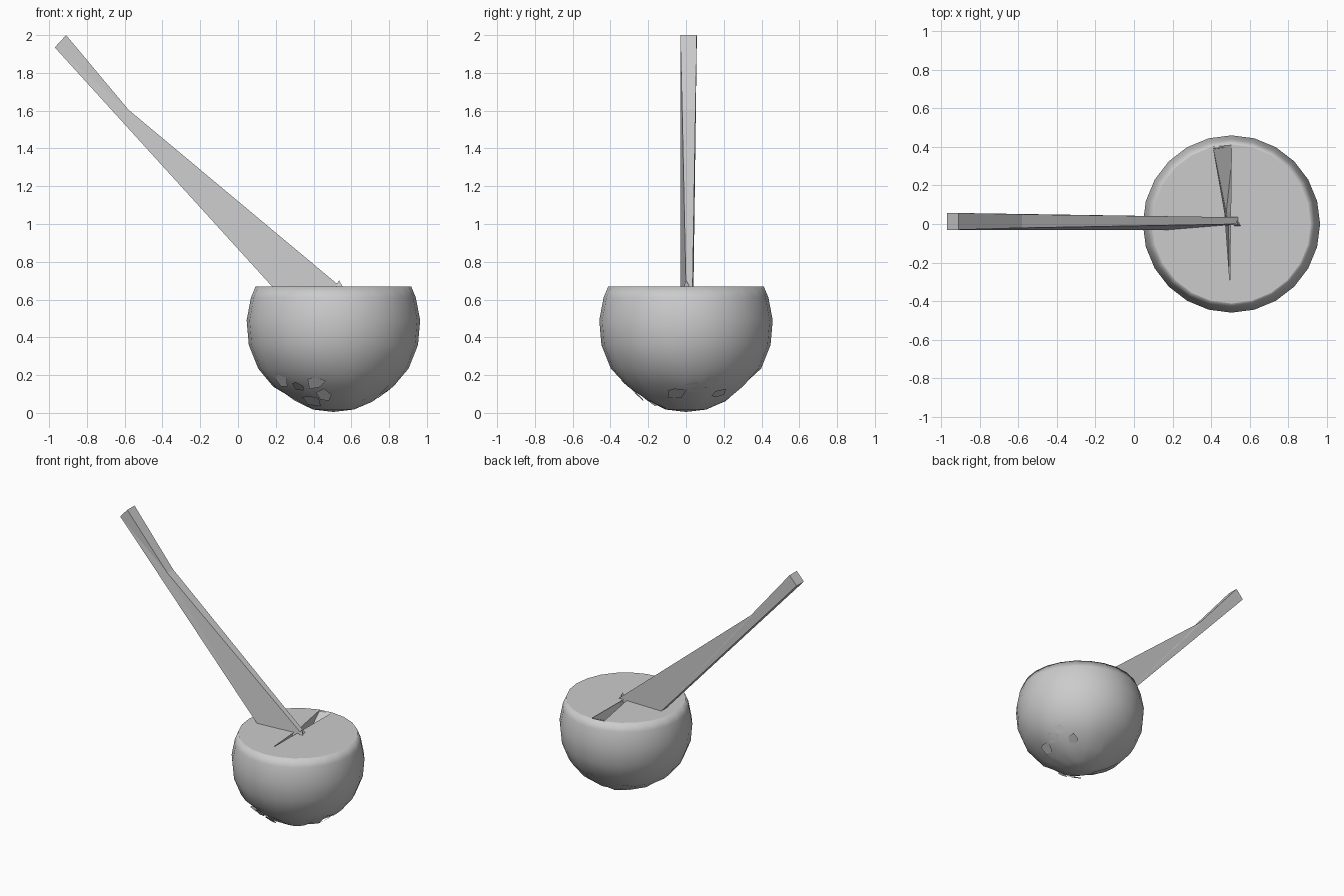
import bpy, bmesh, math, random
from mathutils import Vector, Matrix

random.seed(4)
cube = bpy.data.objects.get("Cube")
if cube:
    bpy.data.objects.remove(cube, do_unlink=True)

grey = bpy.data.materials.new("plain grey")
grey.use_nodes = True
grey.diffuse_color = (0.6, 0.6, 0.6, 1)
grey.node_tree.nodes["Principled BSDF"].inputs["Base Color"].default_value = (0.6, 0.6, 0.6, 1)

CX, CZ, R, TOP, SEG = 0.505, 0.465, 0.46, 0.67, 24


def make(name, bm, smooth=None, recalc=True):
    if recalc:
        bmesh.ops.recalc_face_normals(bm, faces=bm.faces[:])
    mesh = bpy.data.meshes.new(name)
    bm.to_mesh(mesh)
    bm.free()
    mesh.materials.append(grey)
    ob = bpy.data.objects.new(name, mesh)
    bpy.context.collection.objects.link(ob)
    if smooth:
        bpy.ops.object.select_all(action='DESELECT')
        ob.select_set(True)
        bpy.context.view_layer.objects.active = ob
        bpy.ops.object.shade_smooth_by_angle(angle=math.radians(smooth))
    return ob


def polygon(bm, points):
    return bm.faces.new([bm.verts.new(p) for p in points])


def rim(a, r, z):
    return Vector((CX + r * math.cos(a), r * math.sin(a), z))


# Bowl: faceted ball cut flat on top, with a battered underside
bm = bmesh.new()
rings = []
for z in (TOP, 0.61, 0.49, 0.36, 0.235, 0.135, 0.06, 0.018):
    r = math.sqrt(R * R - (z - CZ) ** 2)
    rings.append([bm.verts.new(rim(math.tau * i / SEG, r, z)) for i in range(SEG)])
bottom = bm.verts.new((CX, 0, 0.005))
for upper, lower in zip(rings, rings[1:]):
    for i in range(SEG):
        j = (i + 1) % SEG
        bm.faces.new((upper[i], lower[i], lower[j], upper[j]))
for i in range(SEG):
    bm.faces.new((rings[-1][i], bottom, rings[-1][(i + 1) % SEG]))
for ring in rings[5:7]:
    for v in ring:
        v.co = v.co.lerp(Vector((CX, 0, CZ)), random.uniform(0, 0.05))
holes = [f for f in bm.faces
         if (f.calc_center_median() - Vector((0.4, -0.17, 0.09))).length < 0.06]
bmesh.ops.delete(bm, geom=holes, context='FACES')
bowl = make("bowl", bm, 32)
shell = bowl.modifiers.new("thin wall", 'SOLIDIFY')
shell.thickness = 0.012

# Bent shards clinging to the battered underside
bm = bmesh.new()
for angle, z in ((-2.5, 0.17), (-2.2, 0.14), (-1.85, 0.16), (-1.75, 0.09),
                 (-2.1, 0.07), (-0.2, 0.11), (0.15, 0.13), (0.45, 0.16), (0.7, 0.1)):
    r = math.sqrt(R * R - (z - CZ) ** 2) - 0.012
    place = rim(angle, r, z)
    out = (place - Vector((CX, 0, CZ))).normalized()
    tilt = Matrix.Rotation(random.uniform(-0.2, 0.2), 3, 'X')
    turn = tilt @ out.to_track_quat('Z', 'Y').to_matrix()
    corners = [Vector((math.cos(t), math.sin(t), 0)) * random.uniform(0.03, 0.065)
               for t in (0.2, 1.5, 2.6, 3.9, 5.1)]
    polygon(bm, [place + turn @ c for c in corners])
make("underside_shards", bm, recalc=False)

# Lid: two flat halves on either side of a tapering slot
LR = math.sqrt(R * R - (TOP - CZ) ** 2)
tip = (0.495, -0.4, TOP)
left_slot = [tip, (0.458, -0.01, TOP), (0.47, 0.06, TOP), (0.41, 0.4, TOP)]
right_slot = [tip, (0.53, -0.02, TOP), (0.525, 0.06, TOP), (0.515, 0.41, TOP)]
half = SEG // 2
step = math.tau / SEG
west = [rim(math.pi / 2 + step * i, LR, TOP) for i in range(1, half + 1)]
east = [rim(math.pi / 2 - step * i, LR, TOP) for i in range(half + 1)]
bm = bmesh.new()
polygon(bm, west + left_slot)
polygon(bm, (east + right_slot)[::-1])
for f in bm.faces:
    if f.normal.z < 0:
        f.normal_flip()
bmesh.ops.triangulate(bm, faces=bm.faces[:], ngon_method='EAR_CLIP')
bm.normal_update()
for f in bm.faces:
    if f.normal.z < 0:
        f.normal_flip()
make("lid", bm, recalc=False)

# Slot walls, sloping down from both ends to a deep middle
back_deep = (0.478, 0.06, 0.5)
front_deep = (0.49, -0.01, 0.5)
walls = [(left_slot[3], right_slot[3], back_deep),
         (left_slot[3], back_deep, left_slot[2]),
         (right_slot[3], right_slot[2], back_deep),
         (left_slot[2], back_deep, front_deep, left_slot[1]),
         (right_slot[2], right_slot[1], front_deep, back_deep),
         (tip, left_slot[1], front_deep), (tip, front_deep, right_slot[1])]
bm = bmesh.new()
for wall in walls:
    f = polygon(bm, wall)
    f.normal_update()
    if f.normal.z < 0:
        f.normal_flip()
make("slot_walls", bm, recalc=False)

# Handle: long tapering bar with a kink near its end; (x, z, front y, back y)
outline = [(0.18, 0.67, -0.03, 0.04), (0.3, 0.55, -0.03, 0.04), (0.54, 0.67, 0.0, 0.035),
           (-0.58, 1.605, -0.02, 0.05), (-0.91, 2.0, -0.03, 0.057), (-0.97, 1.935, -0.03, 0.057)]
bm = bmesh.new()
front = [bm.verts.new((x, yf, z)) for x, z, yf, yb in outline]
back = [bm.verts.new((x, yb, z)) for x, z, yf, yb in outline]
bm.faces.new(front)
bm.faces.new(back[::-1])
for i in range(len(outline)):
    j = (i + 1) % len(outline)
    bm.faces.new((front[j], front[i], back[i], back[j]))
bmesh.ops.triangulate(bm, faces=[f for f in bm.faces if len(f.verts) > 4])
make("handle", bm)

# Small splinter where the handle meets the lid
bm = bmesh.new()
bmesh.ops.create_cone(bm, segments=3, radius1=0.022, radius2=0, depth=0.035,
                      matrix=Matrix.Translation((0.535, 0.0, TOP + 0.015)))
make("splinter", bm)
